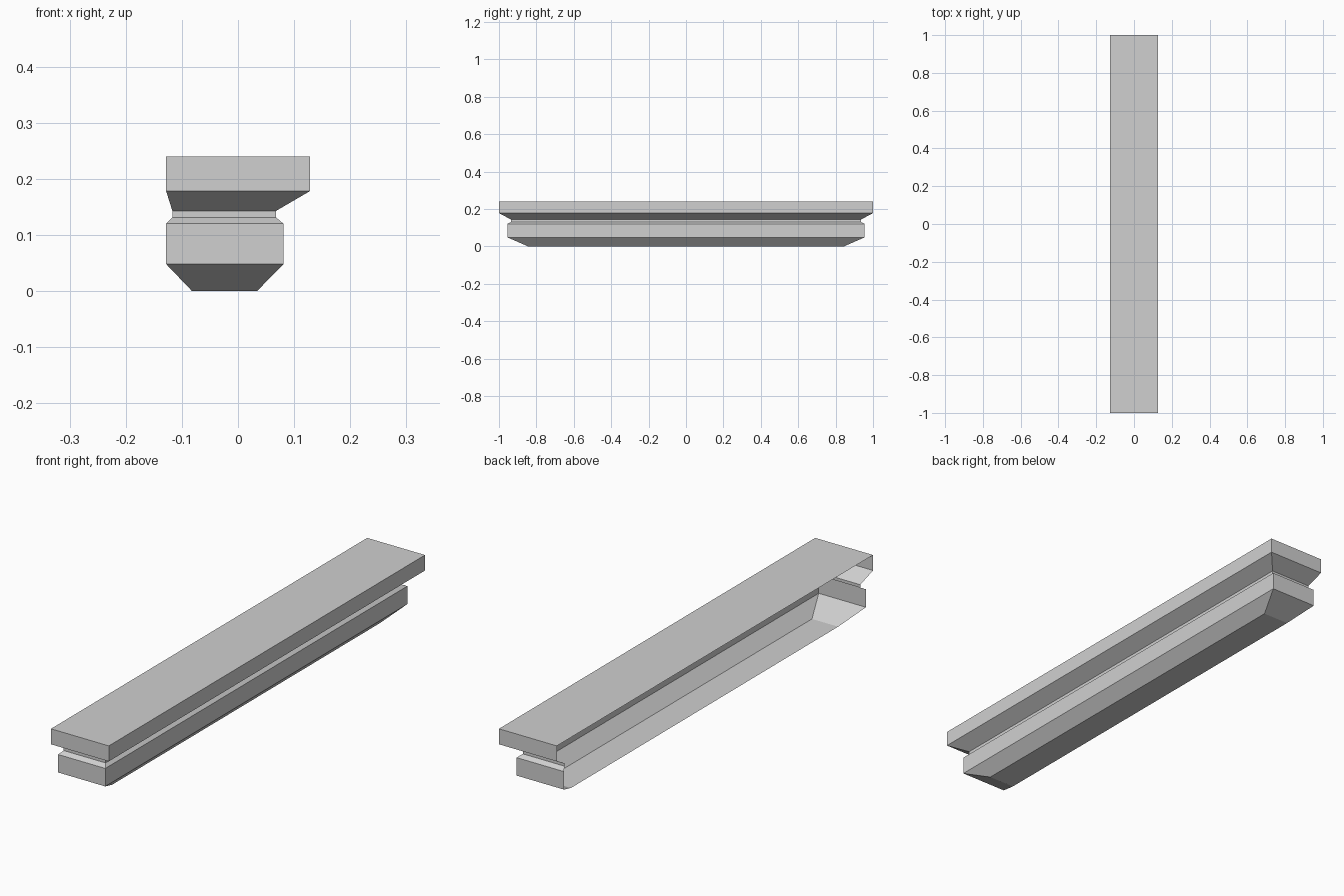
import bpy, bmesh

if "Cube" in bpy.data.objects:
    bpy.data.objects.remove(bpy.data.objects["Cube"])

# one plain stone colour
stone = bpy.data.materials.new("light_grey_stone")
stone.diffuse_color = (0.63, 0.63, 0.63, 1)
stone.use_nodes = True
stone.node_tree.nodes["Principled BSDF"].inputs["Base Color"].default_value = stone.diffuse_color

# moulding profile from bottom to top: z, wall-side x, outer x, half length
PROFILE = [
    (0.000, -0.082, 0.034, 0.845),
    (0.048, -0.128, 0.081, 0.955),
    (0.120, -0.128, 0.081, 0.955),
    (0.131, -0.117, 0.068, 0.935),
    (0.143, -0.117, 0.068, 0.935),
    (0.178, -0.128, 0.128, 1.000),
    (0.240, -0.128, 0.128, 1.000),
]

bm = bmesh.new()
# U-shaped rings: both ends and the outer side, open towards the wall (-x)
rings = [[bm.verts.new(p) for p in
          ((xl, -y, z), (xr, -y, z), (xr, y, z), (xl, y, z))]
         for z, xl, xr, y in PROFILE]

for low, high in zip(rings, rings[1:]):
    for i in range(3):
        bm.faces.new((low[i], low[i + 1], high[i + 1], high[i]))

# underside and top plate
bm.faces.new(rings[0][::-1])
bm.faces.new(rings[-1])

mesh = bpy.data.meshes.new("window_ledge")
bm.to_mesh(mesh)
bm.free()
mesh.materials.append(stone)
bpy.context.collection.objects.link(bpy.data.objects.new("window_ledge", mesh))
